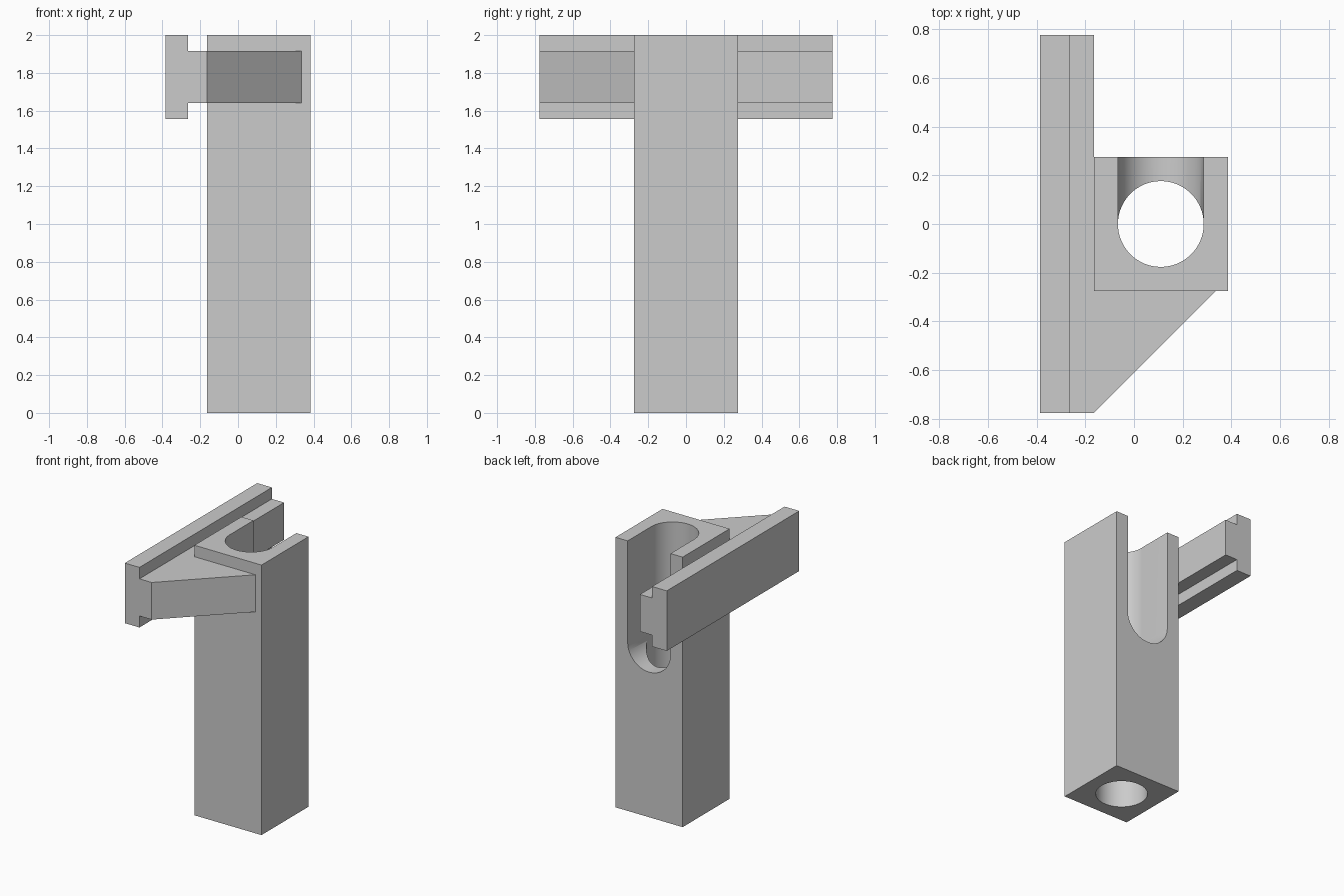
import bpy
import bmesh
from math import cos, sin, pi
from mathutils import Vector

cube = bpy.data.objects.get("Cube")
if cube:
    bpy.data.objects.remove(cube, do_unlink=True)

# One plain grey for everything
grey = bpy.data.materials.new("plain_grey")
grey.use_nodes = True
colour = (0.6, 0.6, 0.6, 1)
grey.diffuse_color = colour
grey.node_tree.nodes["Principled BSDF"].inputs["Base Color"].default_value = colour


def prism(name, outline, direction):
    """Extrude a closed outline of 3D points along a direction."""
    bm = bmesh.new()
    face = bm.faces.new([bm.verts.new(p) for p in outline])
    ret = bmesh.ops.extrude_face_region(bm, geom=[face], use_keep_orig=True)
    moved = [g for g in ret["geom"] if isinstance(g, bmesh.types.BMVert)]
    bmesh.ops.translate(bm, verts=moved, vec=Vector(direction))
    bmesh.ops.recalc_face_normals(bm, faces=bm.faces[:])
    mesh = bpy.data.meshes.new(name)
    bm.to_mesh(mesh)
    bm.free()
    mesh.materials.append(grey)
    obj = bpy.data.objects.new(name, mesh)
    bpy.context.collection.objects.link(obj)
    return obj


def box(name, x0, x1, y0, y1, z0, z1):
    outline = [(x0, y0, z0), (x1, y0, z0), (x1, y1, z0), (x0, y1, z0)]
    return prism(name, outline, (0, 0, z1 - z0))


HALF = 0.275            # half width of the square post
LENGTH = 0.775          # half length of the rail
POST_X = 0.11           # post centre
LEFT, RIGHT = POST_X - HALF, POST_X + HALF
RAIL_X = -0.265         # inner face of the rail flange
BORE = 0.176
SLOT = BORE - 0.0005
SLOT_Z = 1.25           # centre of the rounded slot bottom
STEPS = 64

# Square post
post = box("post", LEFT, RIGHT, -HALF, HALF, 0, 2)

# Cutters: full height bore, and round-bottomed slot open to the back and top
turn = [2 * pi * i / STEPS for i in range(STEPS)]
bore = prism("bore_cutter",
             [(POST_X + BORE * cos(a), BORE * sin(a), -0.1) for a in turn],
             (0, 0, 2.2))
arc = [pi + pi * i / STEPS for i in range(STEPS + 1)]
slot_outline = [(POST_X + SLOT * cos(a), 0, SLOT_Z + SLOT * sin(a)) for a in arc]
slot_outline += [(POST_X + SLOT, 0, 2.1), (POST_X - SLOT, 0, 2.1)]
slot = prism("slot_cutter", slot_outline, (0, HALF + 0.1, 0))

bpy.ops.object.select_all(action="DESELECT")
post.select_set(True)
bpy.context.view_layer.objects.active = post
for cutter in (bore, slot):
    mod = post.modifiers.new(cutter.name, "BOOLEAN")
    mod.operation = "DIFFERENCE"
    mod.solver = "EXACT"
    mod.object = cutter
    bpy.ops.object.modifier_apply(modifier=mod.name)
for cutter in (bore, slot):
    bpy.data.objects.remove(cutter, do_unlink=True)
bpy.ops.object.shade_smooth_by_angle(angle=pi / 6)

# Tall flange of the side rail
box("rail_flange", -0.385, RAIL_X, -LENGTH, LENGTH, 1.555, 2)

# Web between flange and post, with the triangular brace at the front
web_z = 1.64
plan = [(RAIL_X, -LENGTH), (LEFT, -LENGTH), (LEFT + 0.5, -HALF),
        (LEFT, -HALF), (LEFT, LENGTH), (RAIL_X, LENGTH)]
prism("rail_web_and_brace", [(x, y, web_z) for x, y in plan], (0, 0, 0.275))
